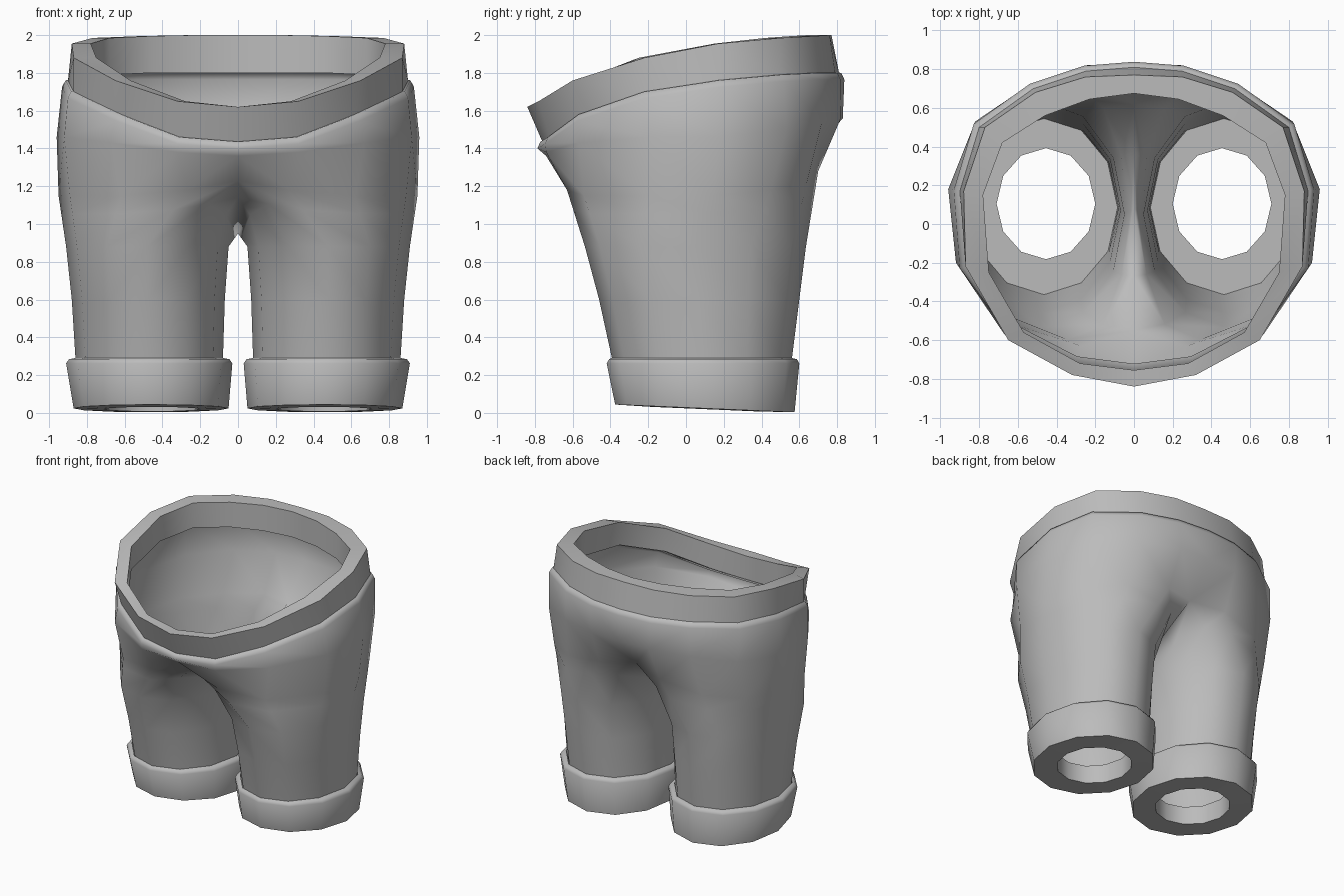
import bpy, bmesh, math

if "Cube" in bpy.data.objects:
    bpy.data.objects.remove(bpy.data.objects["Cube"])

cloth = bpy.data.materials.new("grey cloth")
cloth.diffuse_color = (0.5, 0.5, 0.5, 1)
cloth.use_nodes = True
cloth.node_tree.nodes["Principled BSDF"].inputs["Base Color"].default_value = cloth.diffuse_color


def finish(name, bm, angle, recalc=True):
    """Turn a right-hand half into a mirrored, smooth-shaded object."""
    if recalc:
        bmesh.ops.recalc_face_normals(bm, faces=bm.faces)
    me = bpy.data.meshes.new(name)
    bm.to_mesh(me)
    bm.free()
    me.materials.append(cloth)
    ob = bpy.data.objects.new(name, me)
    bpy.context.collection.objects.link(ob)
    mod = ob.modifiers.new("mirror", 'MIRROR')
    mod.use_clip = True
    bpy.ops.object.select_all(action='DESELECT')
    ob.select_set(True)
    bpy.context.view_layer.objects.active = ob
    bpy.ops.object.shade_smooth_by_angle(angle=math.radians(angle))


def row(bm, pts):
    return [bm.verts.new(p) for p in pts]


def skin(bm, upper, lower, closed):
    n = len(upper)
    for k in range(n if closed else n - 1):
        j = (k + 1) % n
        bm.faces.new((upper[k], lower[k], lower[j], upper[j]))


def ring(cx, cy, rx, ry, z_at):
    """Twelve-sided ring; z_at gives the height for each y."""
    pts = []
    for k in range(12):
        a = math.radians(30 * (k - 4))
        y = cy + ry * math.sin(a)
        pts.append((cx + rx * math.cos(a), y, z_at(y)))
    return pts


def scaled(pts, s, dz):
    return [(x * s, y * s, z + dz) for x, y, z in pts]


# Half outlines run from front centre round the side to back centre
band_low = [(0, -.76, 1.435), (.31, -.72, 1.46), (.62, -.56, 1.58),
            (.87, -.22, 1.70), (.90, .17, 1.76), (.80, .50, 1.79),
            (.52, .70, 1.80), (.25, .79, 1.80), (0, .81, 1.80)]
band_top = [(0, -.84, 1.62), (.32, -.78, 1.65), (.65, -.60, 1.76),
            (.87, -.22, 1.88), (.88, .17, 1.955), (.77, .50, 1.985),
            (.51, .68, 1.995), (.25, .76, 2.0), (0, .77, 2.0)]
band_in = [(0, -.755), (.28, -.72), (.57, -.56), (.75, -.25), (.78, .15),
           (.68, .42), (.46, .56), (.23, .645), (0, .675)]
hip = [(0, -.74, 1.36), (.32, -.74, 1.38), (.67, -.57, 1.43),
       (.92, -.20, 1.46), (.96, .18, 1.46), (.82, .53, 1.50),
       (.54, .72, 1.54), (.25, .82, 1.56), (0, .83, 1.56)]
seat = [(0, -.55, 1.23), (.27, -.63, 1.18), (.62, -.54, 1.15),
        (.89, -.20, 1.15), (.95, .14, 1.15), (.83, .45, 1.18),
        (.58, .64, 1.22), (.26, .70, 1.28), (0, .62, 1.31)]
crotch = [(0, .36, 1.17), (0, .08, .95), (0, -.27, 1.14)]

# Waistband: thick tilted ring
bm = bmesh.new()
low, top = row(bm, band_low), row(bm, band_top)
in_top = row(bm, [(x, y, t[2]) for (x, y), t in zip(band_in, band_top)])
in_low = row(bm, [(x, y, t[2]) for (x, y), t in zip(band_in, band_low)])
for a, b in ((top, low), (in_top, top), (in_low, in_top), (low, in_low)):
    skin(bm, a, b, False)
finish("waistband", bm, 50)

# Trousers: hips that split into two legs along the crotch seam
bm = bmesh.new()
rows = [row(bm, scaled(band_low, .95, .005)), row(bm, scaled(band_low, 1.015, 0)),
        row(bm, scaled(band_low, 1.035, -.035)), row(bm, hip), row(bm, seat)]
for a, b in zip(rows, rows[1:]):
    skin(bm, a, b, False)
legs = [ring(cx, cy, rx, ry, lambda y: z) for cx, cy, rx, ry, z in (
    (.48, .05, .43, .585, .88), (.475, .07, .405, .53, .60),
    (.47, .085, .39, .475, .28), (.465, .09, .385, .455, .17))]
# Upper thigh: blend of seat and leg, pulled apart near the crotch
thigh = [[p + (q - p) * .35 for p, q in zip(a, b)] for a, b in zip(seat + crotch, legs[0])]
for k in (0, 8, 9, 11):
    thigh[k][0] *= 1.7
loop = rows[-1] + row(bm, crotch)
for pts in [thigh] + legs:
    nxt = row(bm, pts)
    skin(bm, loop, nxt, True)
    loop = nxt
finish("trousers", bm, 85, recalc=False)

# Cuffs: thick rolled rings around the leg ends
bm = bmesh.new()
tilt = lambda y: max(0, .04 * (.56 - y) / .93)
sections = [
    ring(.47, .085, .385, .47, lambda y: .17),
    ring(.47, .085, .395, .48, lambda y: .29),
    ring(.47, .09, .425, .497, lambda y: .284),
    ring(.47, .09, .44, .51, lambda y: .262),
    ring(.46, .10, .41, .475, lambda y: tilt(y) + .004),
    ring(.455, .105, .255, .287, tilt),
    ring(.455, .105, .255, .287, lambda y: .17),
]
loops = [row(bm, s) for s in sections]
for k, a in enumerate(loops):
    skin(bm, a, loops[(k + 1) % len(loops)], True)
finish("leg_cuffs", bm, 65)
